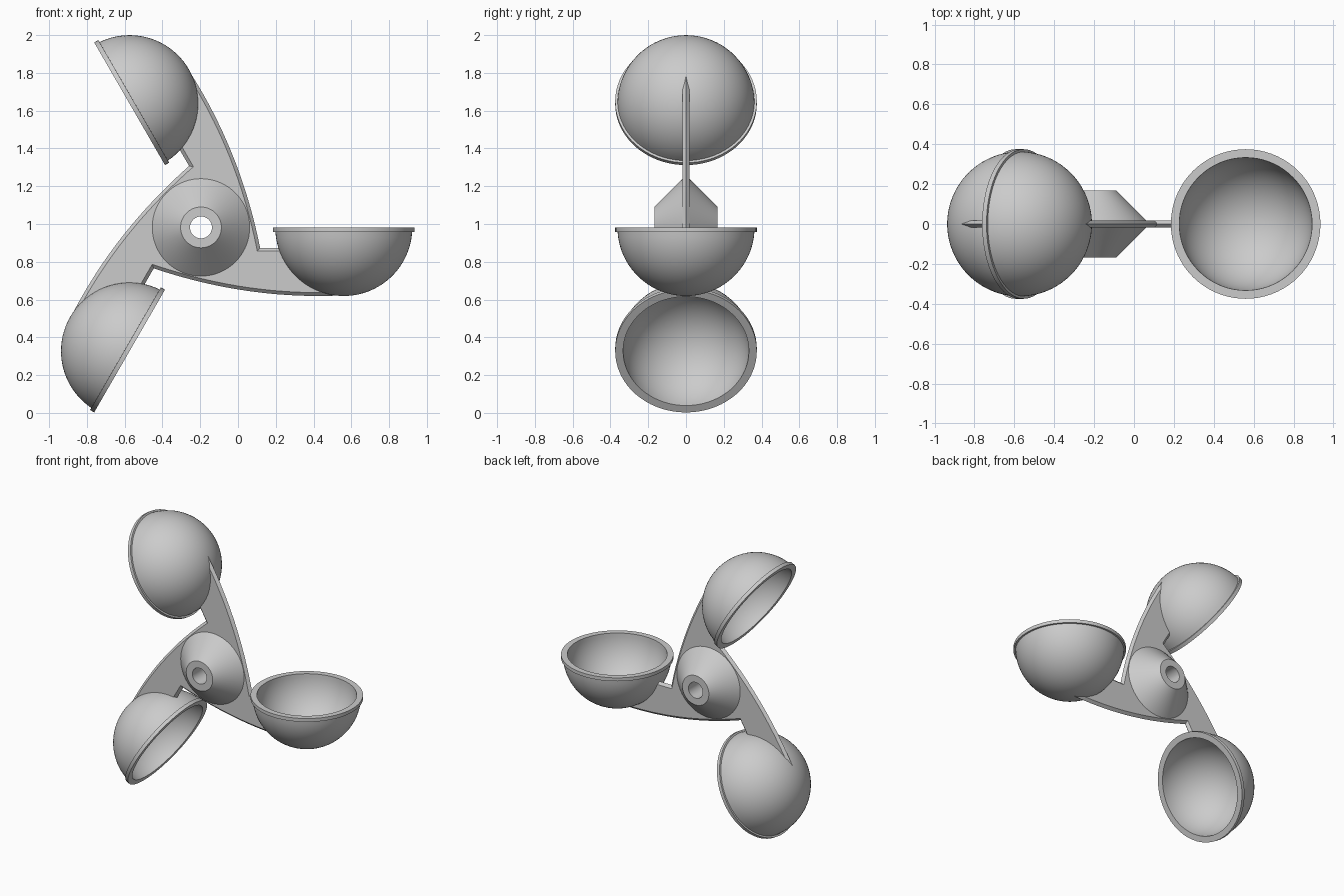
import bpy, bmesh
from math import cos, sin, pi, radians
from mathutils import Matrix, Vector

cube = bpy.data.objects.get("Cube")
if cube:
    bpy.data.objects.remove(cube)

HUB = Vector((-0.196, 0, 0.982))   # rotor centre
REACH = 0.756                      # hub to cup centre
BOWL, LINER, LIP = 0.363, 0.333, 0.375
HALF, BEVEL = 0.018, 0.018         # arm plate half thickness, edge bevel

grey = bpy.data.materials.new("light grey")
grey.use_nodes = True
colour = (0.6, 0.6, 0.6, 1)
grey.diffuse_color = colour
grey.node_tree.nodes["Principled BSDF"].inputs["Base Color"].default_value = colour


def turn(i):
    """Rotation by i thirds of a turn about the rotor axis."""
    return Matrix.Rotation(-i * 2 * pi / 3, 4, 'Y')


def finish(name, bm, matrix):
    bmesh.ops.recalc_face_normals(bm, faces=bm.faces)
    mesh = bpy.data.meshes.new(name)
    bm.to_mesh(mesh)
    bm.free()
    mesh.materials.append(grey)
    obj = bpy.data.objects.new(name, mesh)
    bpy.context.collection.objects.link(obj)
    obj.matrix_world = matrix
    bpy.ops.object.select_all(action='DESELECT')
    obj.select_set(True)
    bpy.context.view_layer.objects.active = obj
    bpy.ops.object.shade_smooth_by_angle(angle=radians(30))


def lathe(name, profile, matrix, closed=False):
    """Spin (radius, height) points about z."""
    bm = bmesh.new()
    verts = [bm.verts.new((r, 0, z)) for r, z in profile]
    loop = verts + verts[:1] if closed else verts
    edges = [bm.edges.new(pair) for pair in zip(loop, loop[1:])]
    bmesh.ops.spin(bm, geom=verts + edges, cent=(0, 0, 0), axis=(0, 0, 1),
                   angle=2 * pi, steps=72, use_merge=False)
    bmesh.ops.remove_doubles(bm, verts=bm.verts, dist=1e-5)
    finish(name, bm, matrix)


# Three hemispherical cups with a flanged lip
def arc(radius, start, count=20):
    return [(radius * sin(t), -radius * cos(t))
            for t in (start * k / count for k in range(count + 1))]


cup = arc(BOWL, radians(86)) + [(LIP, -0.025), (LIP, 0)] + arc(LINER, pi / 2)[::-1]
for i, label in enumerate(("left", "upper", "lower")):
    place = Matrix.Translation(HUB) @ turn(i) @ Matrix.Translation((REACH, 0, 0))
    lathe(label + "_cup", cup, place)

# Double-cone hub with a through hole
half_hub = [(0.058, 0.168), (0.108, 0.168), (0.26, HALF - 0.002)]
hub = half_hub + [(r, -z) for r, z in half_hub[::-1]]
lathe("hub", hub, Matrix.Translation(HUB) @ Matrix.Rotation(pi / 2, 4, 'X'), True)


# Arm plate: swept lower edge, end hidden in the cup wall, notch at the top
def arm_outline(d, y):
    notch = Vector((0.313 - 0.82 * d, y, -0.108 - d))
    start = turn(-1) @ notch
    tip, low = 0.74, 0.62
    bottom = -0.363 + d
    k = (start.z - bottom) / (start.x - low) ** 2
    points = []
    for s in range(1, 25):
        x = start.x + (tip - start.x) * s / 24
        points.append(Vector((x, y, bottom + k * (x - low) ** 2)))
    for s in range(9):
        t = radians(265 - 63 * s / 8)
        points.append(Vector((REACH + 0.345 * cos(t), y, 0.345 * sin(t))))
    points += [Vector((0.428, y, notch.z)), notch]
    return points


bm = bmesh.new()


def ring(d, y):
    return [[bm.verts.new(turn(i) @ p) for p in arm_outline(d, y)] for i in range(3)]


def bore(y):
    return [[bm.verts.new(turn(i) @ Vector((0.08 * cos(t), y, 0.08 * sin(t))))
             for t in (radians(-19 - 120 + 15 * (s + 1)) for s in range(8))]
            for i in range(3)]


def bridge(a, b):
    a, b = sum(a, []), sum(b, [])
    for j in range(len(a)):
        bm.faces.new((a[j - 1], a[j], b[j], b[j - 1]))


ridge = ring(0, 0)
inner = []
for y in (-HALF, HALF):
    rim, hole = ring(BEVEL, y), bore(y)
    bridge(ridge, rim)
    for i in range(3):
        bm.faces.new([rim[i - 1][-1]] + rim[i] + hole[i][::-1] + [hole[i - 1][-1]])
    inner.append(hole)
bridge(*inner)
finish("arm_plate", bm, Matrix.Translation(HUB))
